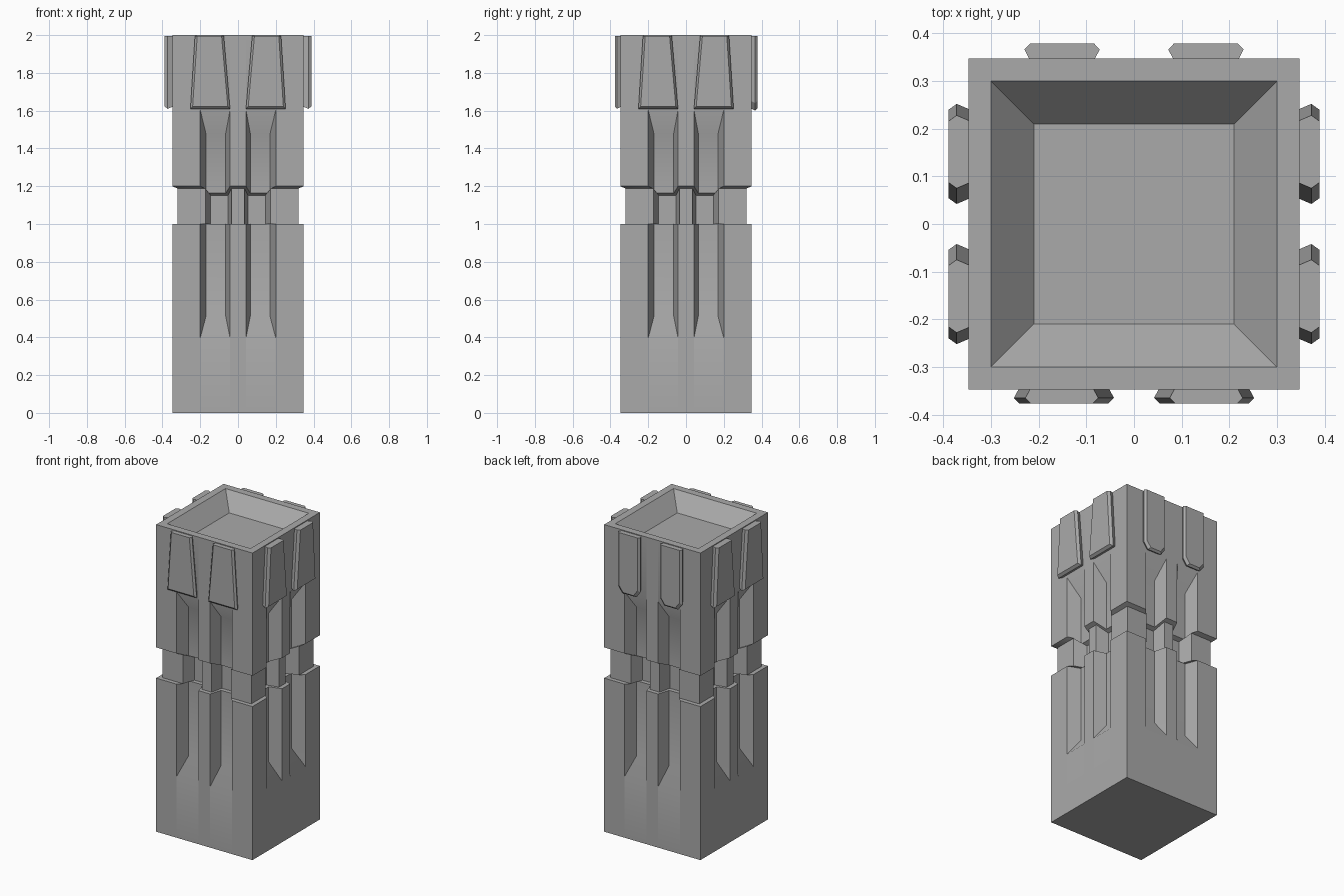
import bpy, bmesh, math
from mathutils import Matrix, Vector

cube = bpy.data.objects.get("Cube")
if cube:
    bpy.data.objects.remove(cube, do_unlink=True)

stone = bpy.data.materials.new("grey_stone")
stone.use_nodes = True
stone.diffuse_color = (0.4, 0.4, 0.4, 1)
stone.node_tree.nodes["Principled BSDF"].inputs["Base Color"].default_value = (0.4, 0.4, 0.4, 1)

HALF = 0.347     # half width of the column
DEPTH = 0.08     # depth of the grooves
NECK = 0.027     # inset of the neck


def finish(bm, name, angle):
    bmesh.ops.recalc_face_normals(bm, faces=bm.faces)
    mesh = bpy.data.meshes.new(name)
    bm.to_mesh(mesh)
    bm.free()
    obj = bpy.data.objects.new(name, mesh)
    bpy.context.collection.objects.link(obj)
    mesh.materials.append(stone)
    bpy.ops.object.select_all(action="DESELECT")
    obj.select_set(True)
    bpy.context.view_layer.objects.active = obj
    bpy.ops.object.shade_smooth_by_angle(angle=math.radians(angle))
    weighted = obj.modifiers.new("flat_large_faces", "WEIGHTED_NORMAL")
    weighted.keep_sharp = True
    return obj


def loft(bm, rings):
    """Skin a stack of equal point rings and cap both ends."""
    loops = [[bm.verts.new(p) for p in ring] for ring in rings]
    for a, b in zip(loops, loops[1:]):
        for i in range(len(a)):
            j = (i + 1) % len(a)
            bm.faces.new((a[i], a[j], b[j], b[i]))
    bm.faces.new(loops[0])
    bm.faces.new(loops[-1])


def section(z, depth, half=HALF, wall=0.17, post=0.065, inset=0.0, slant=0.0):
    """Square outline with two grooves on each side, either side of a post."""
    lip, edge = 0.2 - inset, 0.042 - inset * 0.3
    side = [(lip, 0), (wall, depth), (post, depth), (edge, 0)]
    side = [(-x, d) for x, d in side] + [(x, d) for x, d in reversed(side)]
    side = [(-half + inset, 0)] + side
    ring = []
    for k in range(4):
        turn = Matrix.Rotation(k * math.pi / 2, 3, "Z")
        for x, d in side:
            d += inset
            ring.append(turn @ Vector((x, d - half, z - slant * d)))
    return ring


def square(z, half):
    """Plain square outline with the same point count as a section."""
    ring = section(z, 0, wall=0.199, post=0.043)
    return [Vector((p.x * half / HALF, p.y * half / HALF, z)) for p in ring]


# Column: plinth, grooved shaft, neck, grooved head and sunken top
neck = dict(inset=NECK, wall=0.145, post=0.052)
bm = bmesh.new()
loft(bm, [
    square(0, HALF),
    square(0.4, HALF),
    section(0.51, DEPTH),
    section(1.0, DEPTH),
    section(1.0, DEPTH, **neck),
    section(1.2, DEPTH, slant=0.45, **neck),
    section(1.2, DEPTH, slant=0.45),
    section(1.48, DEPTH),
    section(1.6, 0, wall=0.199, post=0.043),
    square(2.0, HALF),
    square(2.0, 0.30),
    square(1.9, 0.21),
])
finish(bm, "column", 40)


# Raised plates around the head, two per side
def plate(name, outline, turn, thick, flip):
    centre = Vector((sum(x for x, z in outline), sum(z for x, z in outline))) / len(outline)
    rings = []
    for out, shrink in ((-0.01, 0.015), (thick * 0.6, 0), (thick, 0.012)):
        ring = []
        for x, z in outline:
            x -= math.copysign(shrink, x - centre.x)
            if z < centre.y:
                z += shrink
            ring.append(turn @ Vector((x * flip, -HALF - out, z)))
        rings.append(ring)
    bm = bmesh.new()
    loft(bm, rings)
    finish(bm, name, 20)


tapered = [(0.075, 1.995), (0.228, 1.995), (0.252, 1.61), (0.042, 1.61)]
clipped = [(0.072, 1.995), (0.23, 1.995), (0.23, 1.64), (0.2, 1.6), (0.1, 1.6), (0.072, 1.64)]
sides = [("front", tapered, 0.03), ("left", tapered, 0.042),
         ("back", clipped, 0.032), ("right", tapered, 0.042)]
for k, (side, outline, thick) in enumerate(sides):
    turn = Matrix.Rotation(k * math.pi / 2, 3, "Z")
    for flip in (-1, 1):
        plate(f"{side}_plate_{'a' if flip < 0 else 'b'}", outline, turn, thick, flip)
